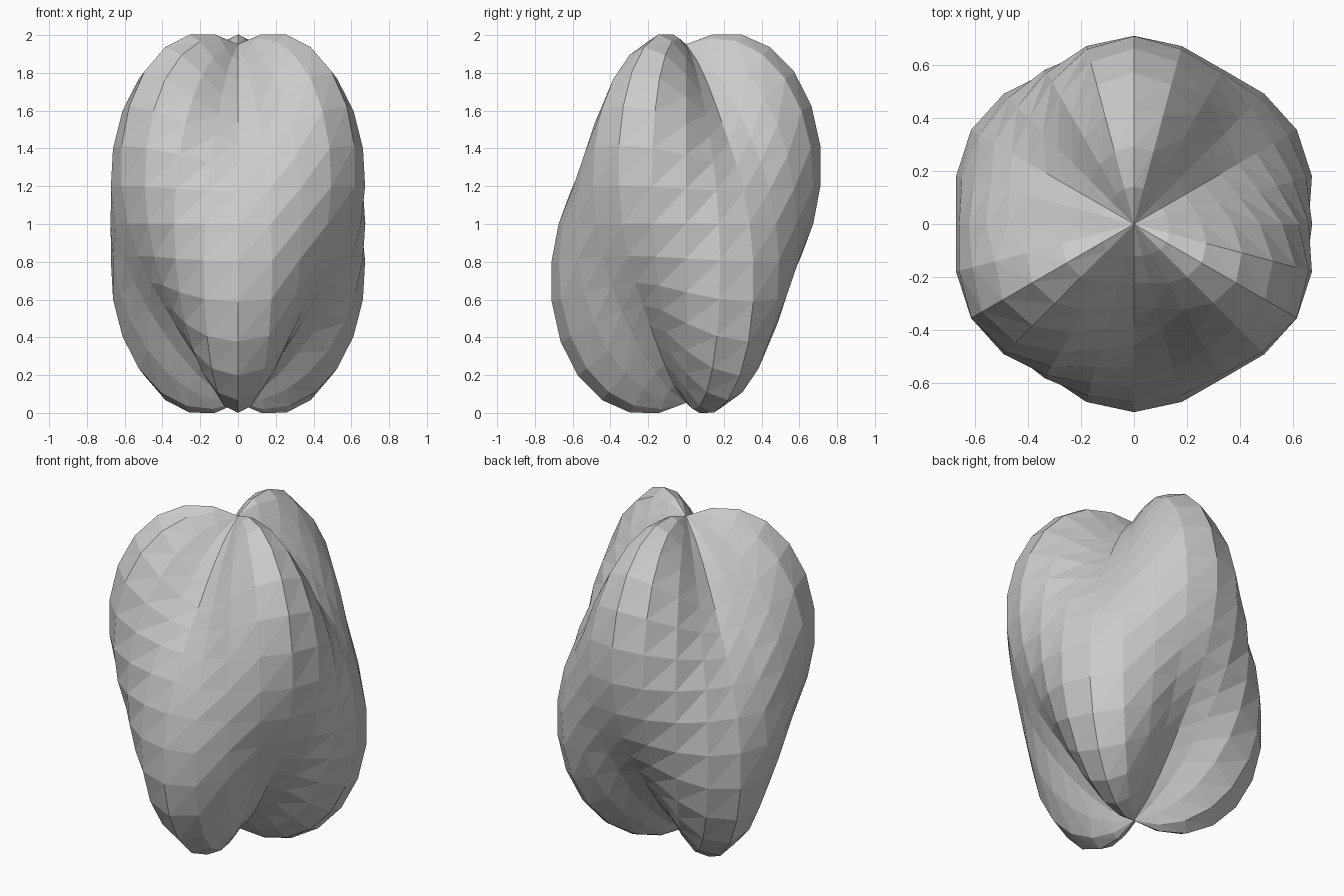
import bpy, bmesh
from math import sin, cos, pi

if "Cube" in bpy.data.objects:
    bpy.data.objects.remove(bpy.data.objects["Cube"])

SEGS, RINGS = 24, 16
RADIUS, HALF_HEIGHT, LOBE = 0.674, 0.949, 0.2

def point(i, j):
    # Ellipsoid swollen into three upper lobes and three alternating lower lobes
    t, p = 2 * pi * i / SEGS, pi * j / RINGS
    s = 1 - LOBE * sin(2 * p) * sin(3 * t)
    return (RADIUS * sin(p) * cos(t) * s,
            RADIUS * sin(p) * sin(t) * s,
            1 + HALF_HEIGHT * cos(p) * s)

bm = bmesh.new()
top = bm.verts.new(point(0, 0))
bottom = bm.verts.new(point(0, RINGS))
rings = [[bm.verts.new(point(i, j)) for i in range(SEGS)] for j in range(1, RINGS)]

# Pole fans
for i in range(SEGS):
    n = (i + 1) % SEGS
    bm.faces.new((top, rings[0][i], rings[0][n]))
    bm.faces.new((bottom, rings[-1][n], rings[-1][i]))

# Bands, each cell split from lower left to upper right
for up, low in zip(rings, rings[1:]):
    for i in range(SEGS):
        n = (i + 1) % SEGS
        bm.faces.new((low[i], low[n], up[n]))
        bm.faces.new((low[i], up[n], up[i]))

low_z = min(v.co.z for v in bm.verts)
for v in bm.verts:
    v.co.z -= low_z

mesh = bpy.data.meshes.new("lobed_body")
bm.to_mesh(mesh)
bm.free()
body = bpy.data.objects.new("lobed_body", mesh)
bpy.context.collection.objects.link(body)
